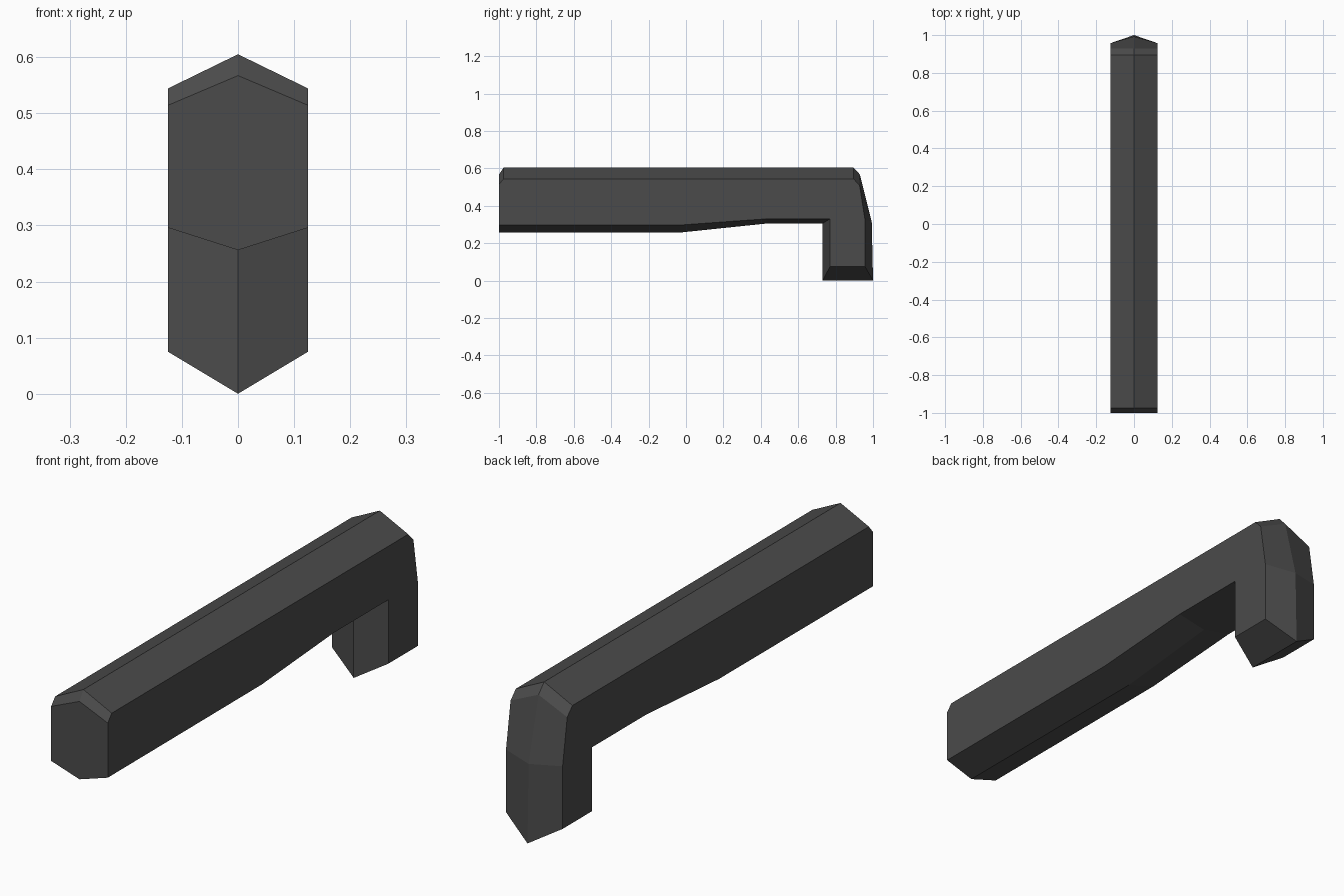
import bpy, bmesh

if "Cube" in bpy.data.objects:
    bpy.data.objects.remove(bpy.data.objects["Cube"])

HALF_W = 0.125

# Matching (y, z) outlines: centre ridge and flat side of the angled bar
ridge = [(-1, .256), (-1, .567), (-.975, .605), (.895, .605), (.93, .567), (.993, .315),
         (1, 0), (.73, 0), (.73, .305), (.43, .305), (-.03, .257)]
side = [(-1, .296), (-1, .514), (-.975, .544), (.895, .544), (.928, .51), (.957, .325),
        (.957, .075), (.77, .075), (.77, .33), (.43, .33), (-.03, .297)]

bm = bmesh.new()


def loop(x, outline):
    return [bm.verts.new((x, y, z)) for y, z in outline]


# Bevelled skin between the ridge and each side, plus the flat side walls
centre = loop(0, ridge)
for x in (-HALF_W, HALF_W):
    wall = loop(x, side)
    bm.faces.new(wall)
    for i in range(len(wall)):
        j = (i + 1) % len(wall)
        bm.faces.new((wall[i], wall[j], centre[j], centre[i]))
bmesh.ops.recalc_face_normals(bm, faces=bm.faces)

mesh = bpy.data.meshes.new("angled_bar")
bm.to_mesh(mesh)
bm.free()

# Dark grey finish
mat = bpy.data.materials.new("dark grey")
mat.diffuse_color = (0.07, 0.07, 0.07, 1)
mat.use_nodes = True
mat.node_tree.nodes["Principled BSDF"].inputs["Base Color"].default_value = mat.diffuse_color
mesh.materials.append(mat)
bpy.context.collection.objects.link(bpy.data.objects.new("angled_bar", mesh))
